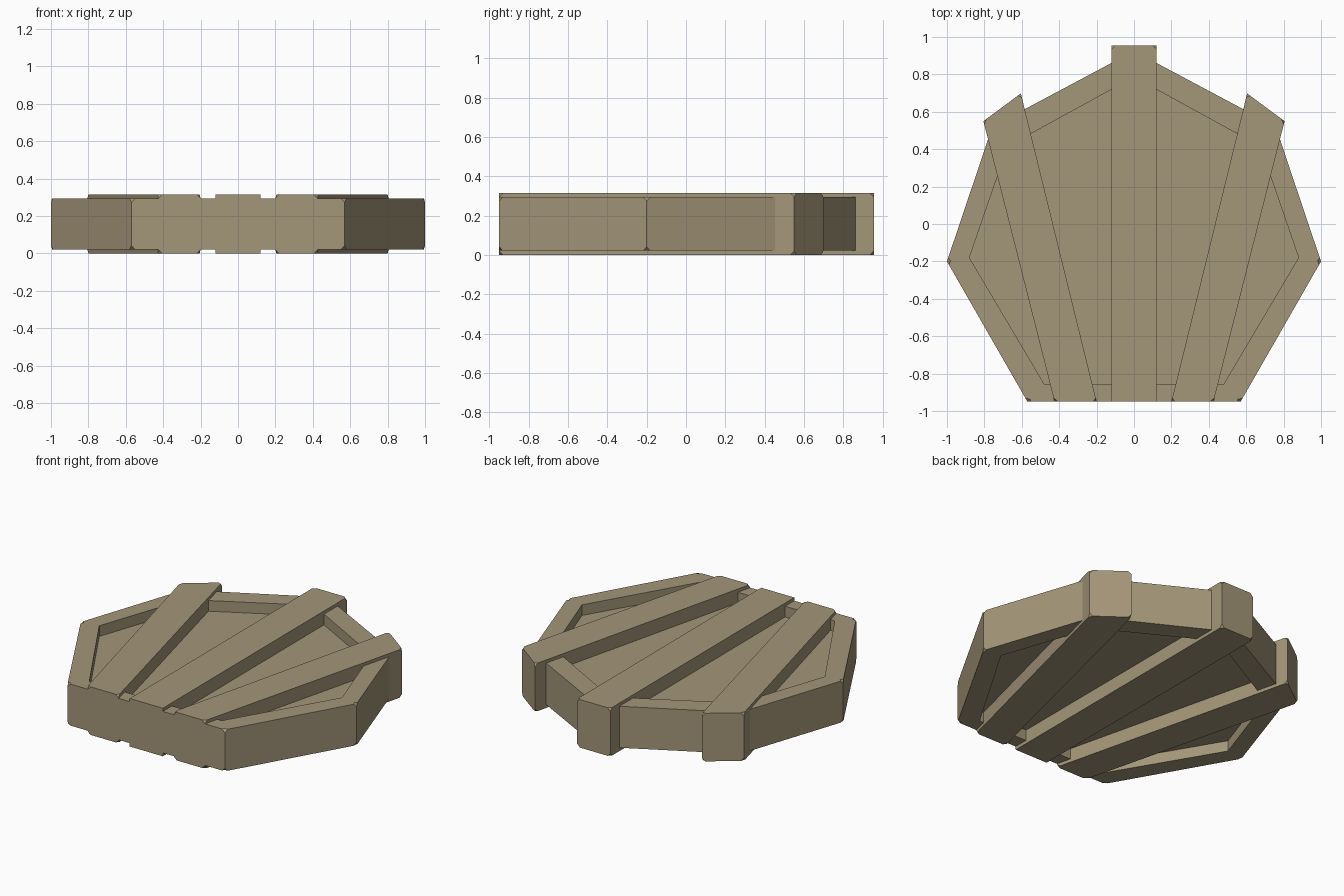
import bpy, bmesh

if "Cube" in bpy.data.objects:
    bpy.data.objects.remove(bpy.data.objects["Cube"])

stone = bpy.data.materials.new("tan_stone")
stone.diffuse_color = (0.37, 0.305, 0.19, 1)
stone.use_nodes = True
stone.node_tree.nodes["Principled BSDF"].inputs["Base Color"].default_value = stone.diffuse_color


def finish(name, bm):
    bmesh.ops.recalc_face_normals(bm, faces=bm.faces[:])
    mesh = bpy.data.meshes.new(name)
    bm.to_mesh(mesh)
    bm.free()
    mesh.materials.append(stone)
    obj = bpy.data.objects.new(name, mesh)
    bpy.context.collection.objects.link(obj)
    return obj


def chip(bm, verts, size):
    # cut off the outer corner points
    bmesh.ops.bevel(bm, geom=verts, offset=size, offset_type='OFFSET',
                    segments=1, profile=0.5, affect='VERTICES')


def loop(bm, pts, z):
    return [bm.verts.new((x, y, z)) for x, y in pts]


def bridge(bm, a, b):
    n = len(a)
    for i in range(n):
        j = (i + 1) % n
        bm.faces.new((a[i], a[j], b[j], b[i]))


def symmetric(half, apex):
    # right half from the front to the back, then the apex, then the left half
    return half + [apex] + [(-x, y) for x, y in reversed(half)]


# Seven-sided slab with a raised rim and a sunken panel on both faces
outer = symmetric([(0.57, -0.95), (1.0, -0.2), (0.757, 0.522)], (0, 0.925))
inner = symmetric([(0.48, -0.855), (0.88, -0.18), (0.675, 0.415)], (0, 0.785))
bm = bmesh.new()
rims = []
for z_rim, z_panel in ((0.022, 0.092), (0.294, 0.224)):
    rim = loop(bm, outer, z_rim)
    lip = loop(bm, inner, z_rim)
    floor = loop(bm, inner, z_panel)
    bridge(bm, rim, lip)
    bridge(bm, lip, floor)
    bm.faces.new(floor)
    rims.append(rim)
bridge(bm, rims[0], rims[1])
chip(bm, rims[0] + rims[1], 0.02)
finish("rimmed_slab", bm)


# Ribs fanning out across the slab, standing proud on both faces
def rib(name, pts, chipped):
    bm = bmesh.new()
    low, high = loop(bm, pts, 0.0), loop(bm, pts, 0.315)
    bm.faces.new(low)
    bm.faces.new(high)
    bridge(bm, low, high)
    chip(bm, [v for ring in (low, high) for i, v in enumerate(ring) if i in chipped], 0.02)
    finish(name, bm)


rib("centre_rib", [(-0.12, -0.95), (0.12, -0.95), (0.12, 0.955), (-0.12, 0.955)], (2, 3))
for side, s in (("left", -1), ("right", 1)):
    rib(side + "_rib", [(s * 0.2, -0.95), (s * 0.425, -0.95),
                        (s * 0.805, 0.55), (s * 0.605, 0.698)], (0, 1, 2, 3))
